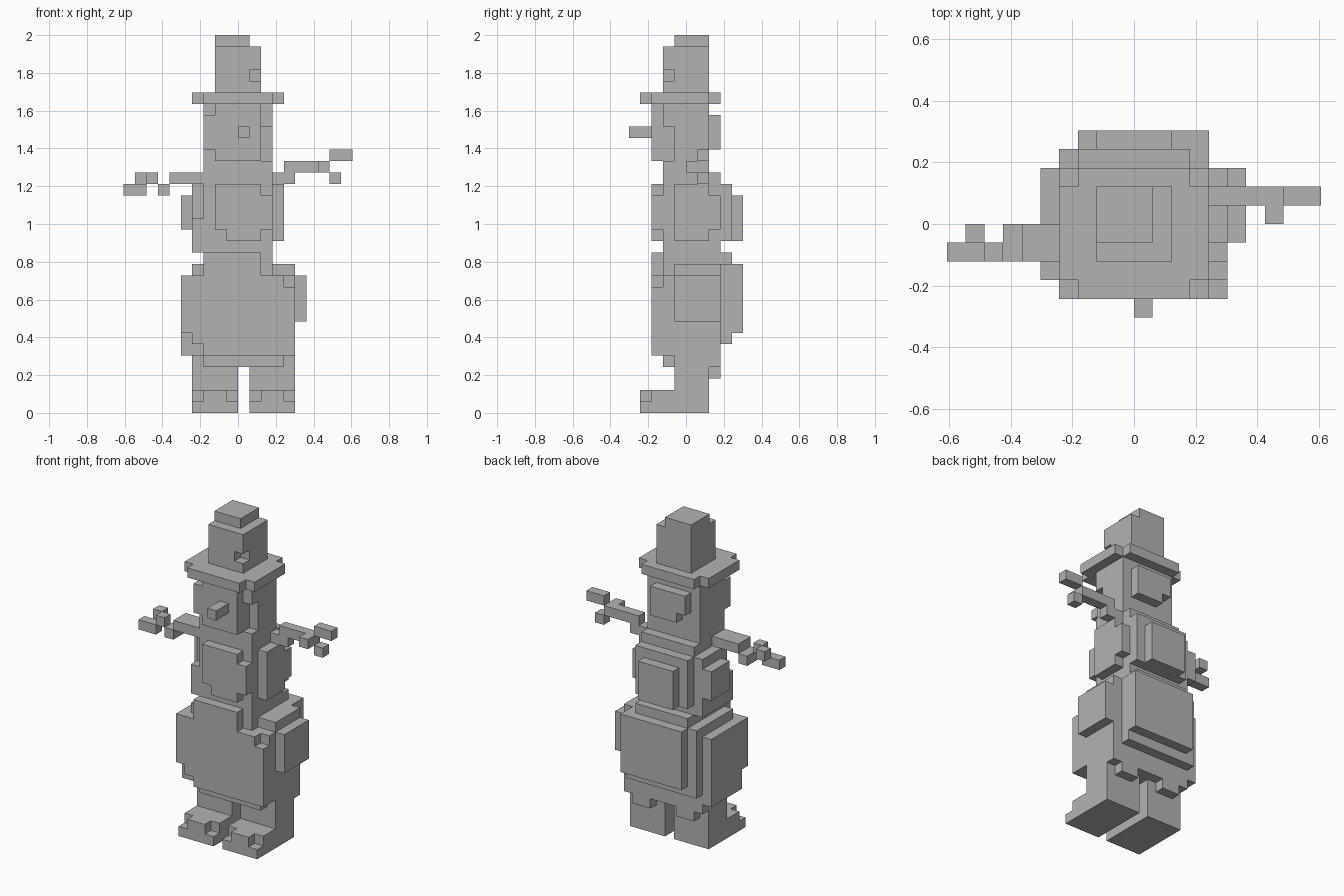
import bpy
import bmesh
from itertools import product
from mathutils import Vector

UNIT = 2 / 33  # edge length of one building block

default_cube = bpy.data.objects.get("Cube")
if default_cube:
    bpy.data.objects.remove(default_cube)

stone = bpy.data.materials.new("plain_grey")
stone.use_nodes = True
stone.diffuse_color = (0.45, 0.45, 0.45, 1)
stone.node_tree.nodes["Principled BSDF"].inputs["Base Color"].default_value = stone.diffuse_color


class BlockPart:
    """A part made of whole blocks; ranges are given in block units."""

    def __init__(self, name):
        self.name = name
        self.cells = set()

    def add(self, x_range, y_range, z_range):
        self.cells |= set(product(range(*x_range), range(*y_range), range(*z_range)))

    def cut(self, x_range, y_range, z_range):
        self.cells -= set(product(range(*x_range), range(*y_range), range(*z_range)))

    def build(self):
        mesh_builder = bmesh.new()
        corners = {}

        def corner(position):
            key = tuple(round(value) for value in position)
            if key not in corners:
                corners[key] = mesh_builder.verts.new(Vector(key) * UNIT)
            return corners[key]

        # One square for every block side that is open to the air
        for cell in sorted(self.cells):
            for axis, side in product(range(3), (0, 1)):
                outward = Vector((0, 0, 0))
                outward[axis] = 2 * side - 1
                neighbour = tuple(round(v) for v in Vector(cell) + outward)
                if neighbour in self.cells:
                    continue
                first, second = Vector((0, 0, 0)), Vector((0, 0, 0))
                first[(axis + 1) % 3] = 1
                second[(axis + 2) % 3] = 1
                start = Vector(cell)
                start[axis] += side
                loop = [start, start + first, start + first + second, start + second]
                if not side:
                    loop.reverse()
                mesh_builder.faces.new([corner(point) for point in loop])

        # Merge the squares into large flat faces
        bmesh.ops.dissolve_limit(mesh_builder, angle_limit=0.01,
                                 verts=mesh_builder.verts[:], edges=mesh_builder.edges[:])
        mesh = bpy.data.meshes.new(self.name)
        mesh_builder.to_mesh(mesh)
        mesh_builder.free()
        mesh.materials.append(stone)
        part = bpy.data.objects.new(self.name, mesh)
        bpy.context.collection.objects.link(part)


# Legs with stepped feet
for name, inner in (("right_leg", -4), ("left_leg", 1)):
    leg = BlockPart(name)
    outer = inner + 4
    leg.add((inner, outer), (-1, 2), (0, 4))
    leg.add((inner, outer), (-4, 2), (0, 2))
    leg.add((inner + 1, outer - 1), (2, 3), (3, 4))
    for toe in (inner, outer - 1):
        leg.cut((toe, toe + 1), (-4, -3), (1, 2))
    leg.build()

# Belly with stacked plates on each side
belly = BlockPart("belly")
belly.add((-4, 5), (-1, 3), (4, 5))
belly.add((-3, 4), (-2, 3), (4, 5))
belly.add((-5, 5), (-3, 3), (5, 12))
belly.add((-4, 5), (-3, 3), (12, 13))
belly.add((-4, 4), (3, 4), (6, 13))
belly.add((-3, 4), (4, 5), (7, 13))
belly.add((5, 6), (-1, 3), (8, 12))
belly.cut((-5, -4), (-3, -2), (5, 7))
belly.cut((-4, -3), (-3, -2), (5, 6))
belly.cut((-4, -3), (-3, -2), (12, 13))
belly.cut((2, 5), (-3, -2), (12, 13))
belly.cut((3, 5), (-2, -1), (12, 13))
belly.cut((4, 5), (-3, -2), (11, 12))
belly.build()

# Waist between belly and chest
waist = BlockPart("waist")
waist.add((-3, 3), (-3, 4), (13, 14))
waist.add((-4, 3), (-2, 3), (14, 15))
waist.cut((2, 3), (-3, -2), (13, 14))
waist.build()

# Chest with raised plates
chest = BlockPart("chest")
chest.add((-3, 3), (-2, 3), (15, 20))
chest.add((-4, -3), (-1, 3), (15, 20))
chest.add((-4, -3), (-2, -1), (15, 17))
chest.add((-2, 3), (-3, -2), (16, 20))
chest.add((-1, 2), (-3, -2), (15, 16))
chest.add((-3, 3), (3, 4), (15, 20))
chest.add((-2, 2), (4, 5), (15, 19))
chest.add((-5, -4), (0, 3), (16, 19))
chest.add((3, 4), (-1, 3), (16, 19))
chest.add((3, 4), (-1, 2), (15, 20))
chest.cut((2, 3), (-3, -2), (19, 20))
chest.build()

# Neck
neck = BlockPart("neck")
neck.add((-3, 3), (-2, 3), (20, 21))
neck.add((-3, 3), (-2, 2), (21, 22))
neck.build()

# Head with cheek and back plates
head = BlockPart("head")
head.add((-3, 3), (-2, 2), (22, 28))
head.add((-2, 2), (-3, -2), (22, 27))
head.add((-3, -2), (-3, -2), (23, 26))
head.add((-2, 2), (2, 3), (23, 26))
head.cut((-2, -1), (2, 3), (23, 24))
head.cut((2, 3), (-2, -1), (22, 25))
head.cut((-3, 3), (-2, 2), (27, 28))
head.build()

# Nose
nose = BlockPart("nose")
nose.add((0, 1), (-5, -3), (24, 25))
nose.build()

# Hat brim with cut corners
brim = BlockPart("hat_brim")
brim.add((-4, 4), (-3, 2), (27, 28))
brim.add((-3, 3), (-4, 3), (27, 28))
brim.build()

# Hat crown with a dent and a smaller top
crown = BlockPart("hat_crown")
crown.add((-2, 2), (-2, 2), (28, 32))
crown.add((-2, 1), (-1, 2), (32, 33))
crown.cut((1, 2), (-2, -1), (29, 30))
crown.build()

# Branch arms with twig fingers
left_arm = BlockPart("left_arm")
left_arm.add((3, 5), (1, 2), (20, 21))
left_arm.add((4, 8), (1, 2), (21, 22))
left_arm.add((7, 8), (0, 1), (21, 22))
left_arm.add((8, 10), (1, 2), (22, 23))
left_arm.add((8, 9), (1, 2), (20, 21))
left_arm.build()

right_arm = BlockPart("right_arm")
right_arm.add((-6, -3), (-2, -1), (20, 21))
right_arm.add((-6, -3), (-1, 0), (20, 21))
right_arm.add((-7, -6), (-2, 0), (19, 20))
right_arm.add((-8, -7), (-2, -1), (20, 21))
right_arm.add((-9, -8), (-1, 0), (20, 21))
right_arm.add((-10, -8), (-2, -1), (19, 20))
right_arm.build()
